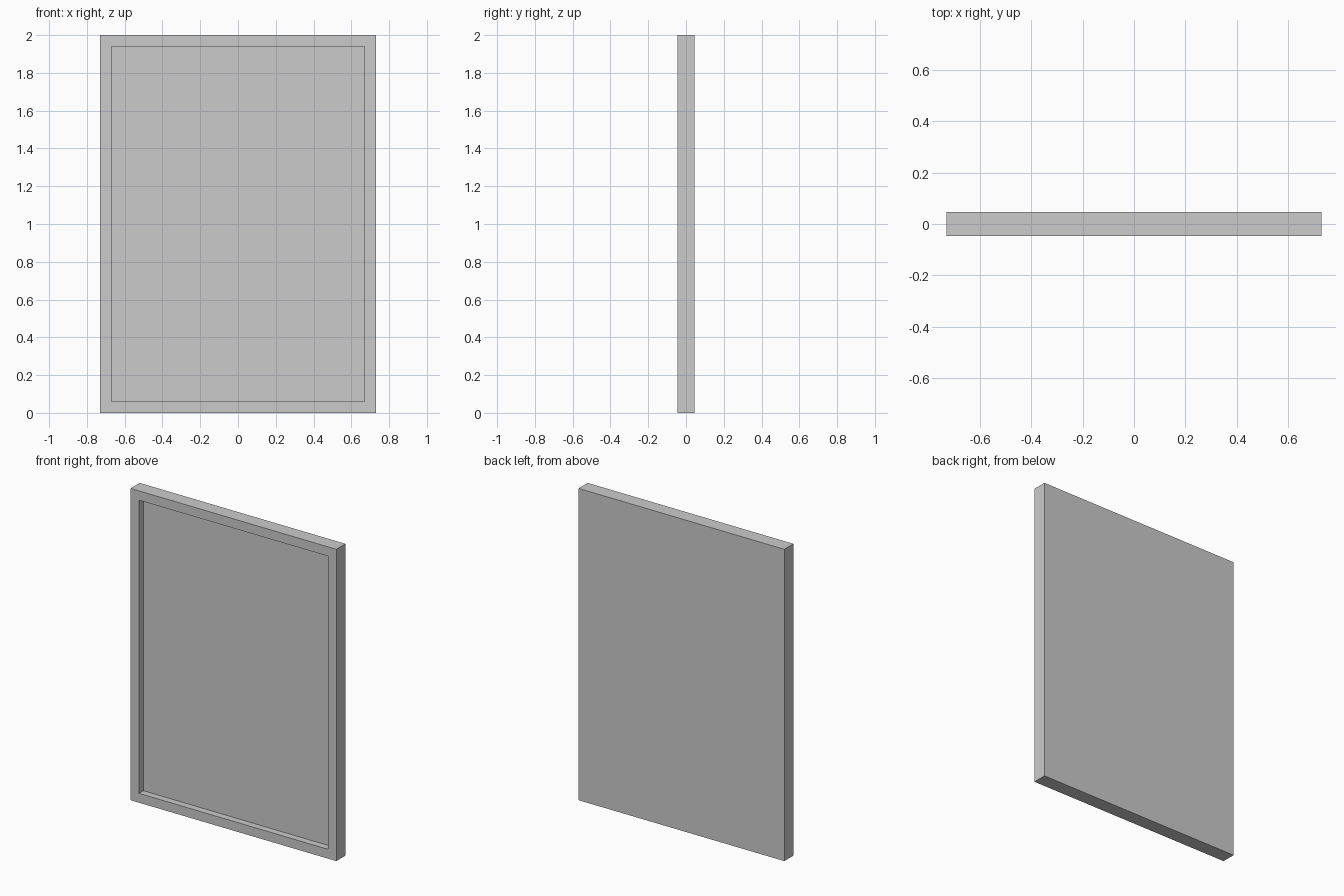
import bpy
import bmesh
from mathutils import Vector

if "Cube" in bpy.data.objects:
    bpy.data.objects.remove(bpy.data.objects["Cube"])

WIDTH, DEPTH, HEIGHT = 1.46, 0.092, 2.0
BORDER, RECESS = 0.06, 0.044

# Solid slab standing on the floor
bm = bmesh.new()
bmesh.ops.create_cube(bm, size=1.0)
bmesh.ops.scale(bm, vec=(WIDTH, DEPTH, HEIGHT), verts=bm.verts)
bmesh.ops.translate(bm, vec=(0, 0, HEIGHT / 2), verts=bm.verts)

# Front border, then the recessed panel behind it
bm.normal_update()
front = min(bm.faces, key=lambda f: f.calc_center_median().y)
bmesh.ops.inset_region(bm, faces=[front], thickness=BORDER, use_even_offset=True)
panel = bmesh.ops.extrude_discrete_faces(bm, faces=[front])["faces"][0]
bmesh.ops.translate(bm, vec=Vector((0, RECESS, 0)), verts=panel.verts)
bmesh.ops.recalc_face_normals(bm, faces=bm.faces)

mesh = bpy.data.meshes.new("framed_panel")
bm.to_mesh(mesh)
bm.free()
bpy.context.collection.objects.link(bpy.data.objects.new("framed_panel", mesh))
